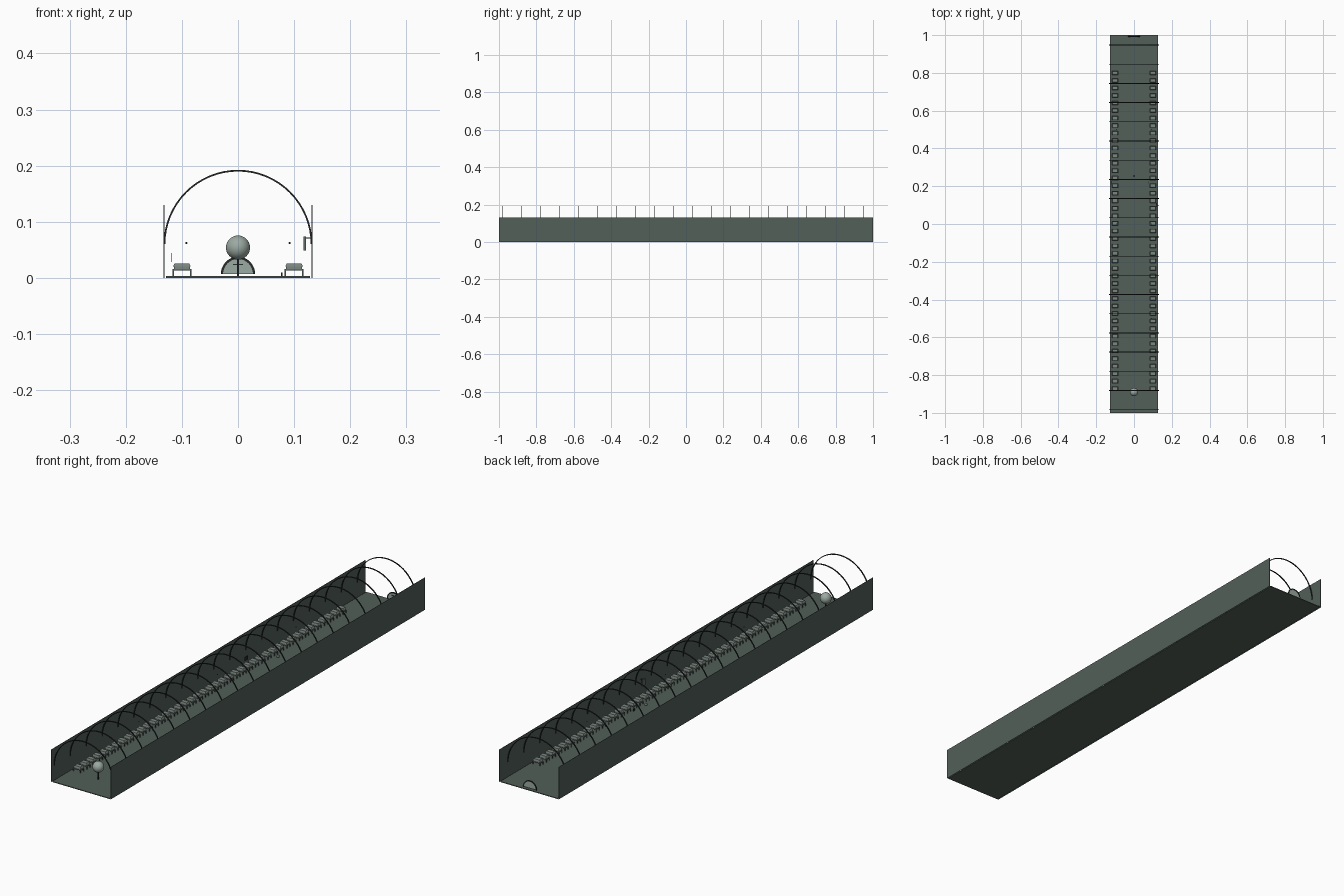
import bpy, bmesh, math
from mathutils import Matrix

if "Cube" in bpy.data.objects:
    bpy.data.objects.remove(bpy.data.objects["Cube"])


def material(name, col):
    m = bpy.data.materials.new(name)
    m.diffuse_color = (*col, 1)
    m.use_nodes = True
    m.node_tree.nodes["Principled BSDF"].inputs["Base Color"].default_value = m.diffuse_color
    return m


SHELL = material("grey green shell", (0.085, 0.115, 0.1))
DARK = material("dark metal", (0.02, 0.026, 0.023))
FRAME = material("bench metal", (0.12, 0.15, 0.135))
PALE = material("pale grey green", (0.33, 0.40, 0.36))
PAD = material("bench pad", (0.2, 0.245, 0.22))


def finish(name, bm, mat, smooth=False):
    bmesh.ops.recalc_face_normals(bm, faces=bm.faces)
    me = bpy.data.meshes.new(name)
    bm.to_mesh(me)
    bm.free()
    me.materials.append(mat)
    if smooth:
        for p in me.polygons:
            p.use_smooth = True
    ob = bpy.data.objects.new(name, me)
    bpy.context.collection.objects.link(ob)
    return ob


def add_box(bm, c, s):
    m = Matrix.Translation(c) @ Matrix.Diagonal((*s, 1))
    return bmesh.ops.create_cube(bm, size=1, matrix=m)["verts"]


def box(name, c, s, mat):
    bm = bmesh.new()
    add_box(bm, c, s)
    return finish(name, bm, mat)


def ball(name, c, r, mat, seg=24):
    bm = bmesh.new()
    bmesh.ops.create_uvsphere(bm, u_segments=seg, v_segments=seg // 2, radius=r,
                              matrix=Matrix.Translation(c))
    return finish(name, bm, mat, True)


def add_arch(bm, y, depth, zc, r_in, r_out, n=32):
    """Half ring standing in the xz plane."""
    rings = []
    for i in range(n + 1):
        a = math.pi * i / n
        rings.append([bm.verts.new((r * math.cos(a), y + d, zc + r * math.sin(a)))
                      for r, d in ((r_in, -depth / 2), (r_out, -depth / 2),
                                   (r_out, depth / 2), (r_in, depth / 2))])
    for p, q in zip(rings, rings[1:]):
        for k in range(4):
            bm.faces.new((p[k], p[(k + 1) % 4], q[(k + 1) % 4], q[k]))
    bm.faces.new(rings[0])
    bm.faces.new(rings[-1])


# Floor and low side walls, with a narrow slot between them
box("floor", (0, 0, 0.0015), (0.256, 2, 0.003), SHELL)
for side, label in ((-1, "left"), (1, "right")):
    box(label + "_wall", (side * 0.1322, 0, 0.065), (0.0016, 2, 0.13), SHELL)

# Roof ribs
bm = bmesh.new()
for i in range(20):
    add_arch(bm, -0.983 + i * 0.1016, 0.004, 0.06, 0.1295, 0.1325)
finish("roof_ribs", bm, DARK)

# Two long rows of benches
COUNT = 43
for side, label in ((-1, "left"), (1, "right")):
    frames, pads = bmesh.new(), bmesh.new()
    for i in range(COUNT):
        y = -0.872 + i * 0.0398
        x = side * 0.1
        add_box(frames, (x, y, 0.0145), (0.034, 0.022, 0.003))
        for dx in (-0.0155, 0.0155):
            for dy in (-0.0095, 0.0095):
                add_box(frames, (x + dx, y + dy, 0.008), (0.0025, 0.0025, 0.012))
        # padded seat with a tapered top
        add_box(pads, (x, y, 0.018), (0.029, 0.02, 0.004))
        top = add_box(pads, (x, y, 0.023), (0.032, 0.021, 0.006))
        for v in top:
            if v.co.z > 0.023:
                v.co.x = x + (v.co.x - x) * 0.82
                v.co.y = y + (v.co.y - y) * 0.85
    finish(label + "_bench_frames", frames, FRAME)
    finish(label + "_bench_pads", pads, PAD)

# Globe on a thin post near the front
ball("globe", (0, -0.89, 0.054), 0.0215, PALE, 32)
box("globe_post", (0, -0.89, 0.018), (0.003, 0.003, 0.032), DARK)

# Half-round window at the back, with its rim and bars
bm = bmesh.new()
add_arch(bm, 0.993, 0.004, 0.007, 0.0265, 0.0305, 24)
finish("window_rim", bm, DARK)
bm = bmesh.new()
vs = [bm.verts.new((0.027 * math.cos(math.pi * i / 24), 0.992,
                    0.007 + 0.027 * math.sin(math.pi * i / 24))) for i in range(25)]
f = bm.faces.new(vs)
ext = bmesh.ops.extrude_face_region(bm, geom=[f])["geom"]
for v in ext:
    if isinstance(v, bmesh.types.BMVert):
        v.co.y += 0.002
finish("window_pane", bm, PALE)
box("window_bar", (0, 0.991, 0.024), (0.018, 0.002, 0.0015), DARK)

# Small hanging lamps and wall fittings
ball("centre_lamp", (0, 0.255, 0.062), 0.006, FRAME, 12)
for side, label in ((-1, "left"), (1, "right")):
    for k, y in enumerate((-0.5, 0, 0.5)):
        ball("%s_lamp_%d" % (label, k + 1), (side * 0.092, y, 0.062), 0.002, DARK, 8)
box("wall_sign", (0.119, 0.1, 0.061), (0.004, 0.02, 0.025), FRAME)
box("sign_bracket", (0.126, 0.1, 0.071), (0.012, 0.002, 0.002), DARK)
box("left_plate", (-0.118, 0.22, 0.036), (0.0015, 0.02, 0.016), DARK)
box("right_kerb", (0.078, 0.22, 0.006), (0.002, 0.012, 0.008), DARK)
